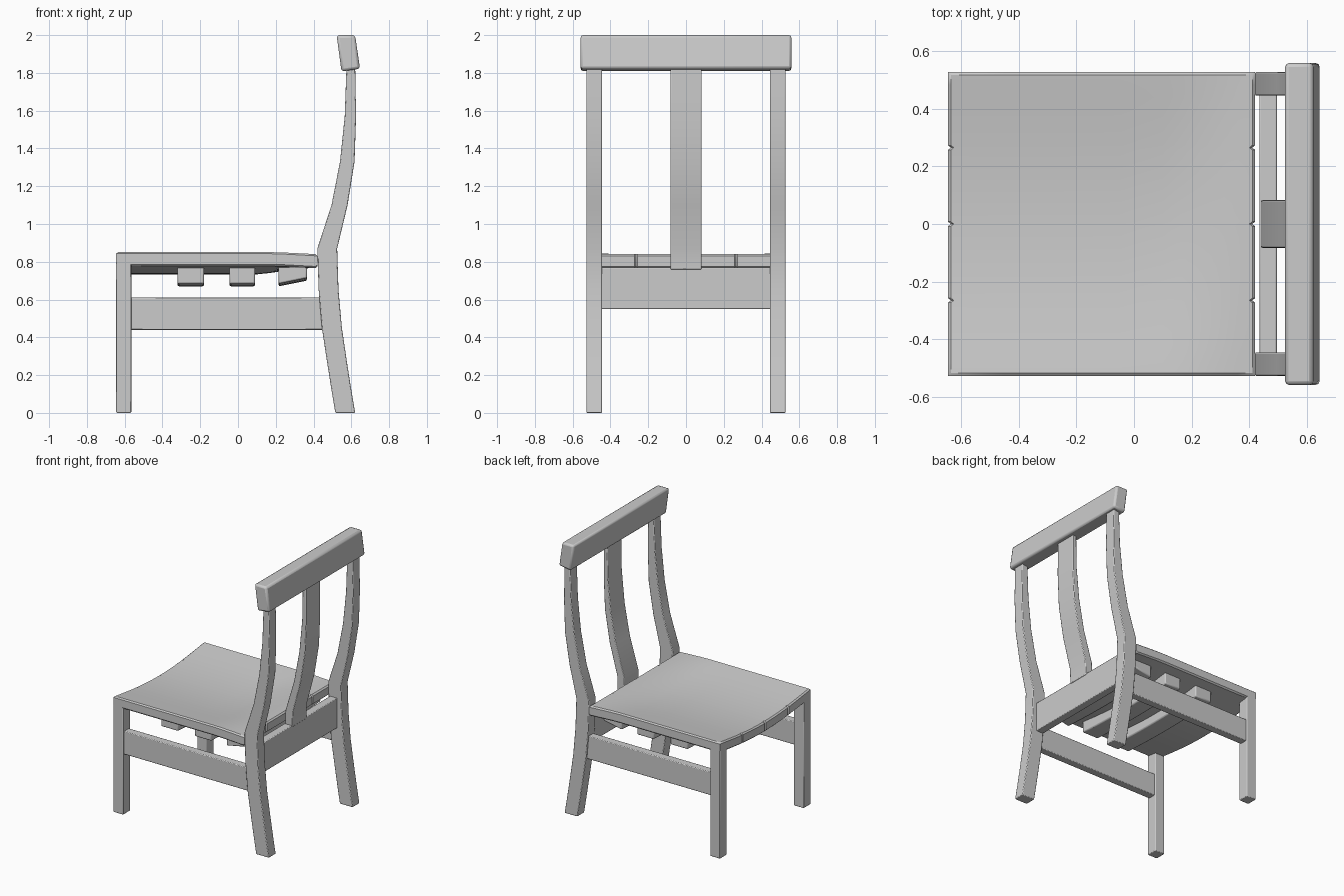
import bpy, bmesh

if "Cube" in bpy.data.objects:
    bpy.data.objects.remove(bpy.data.objects["Cube"])


def loft(name, rings, bevel=0.0, segments=2):
    """Skin a list of equal-length closed rings, capping both ends."""
    bm = bmesh.new()
    loops = [[bm.verts.new(p) for p in ring] for ring in rings]
    n = len(loops[0])
    for a, b in zip(loops, loops[1:]):
        for i in range(n):
            j = (i + 1) % n
            bm.faces.new((a[i], a[j], b[j], b[i]))
    bm.faces.new(loops[0])
    bm.faces.new(loops[-1])
    bmesh.ops.recalc_face_normals(bm, faces=bm.faces)
    mesh = bpy.data.meshes.new(name)
    bm.to_mesh(mesh)
    bm.free()
    obj = bpy.data.objects.new(name, mesh)
    bpy.context.collection.objects.link(obj)
    if bevel:
        mod = obj.modifiers.new("soft_edges", 'BEVEL')
        mod.width = bevel
        mod.segments = segments
        mod.limit_method = 'ANGLE'
        mod.angle_limit = 0.7
    bpy.ops.object.select_all(action='DESELECT')
    obj.select_set(True)
    bpy.context.view_layer.objects.active = obj
    bpy.ops.object.shade_smooth_by_angle(angle=0.6)
    return obj


def prism(name, profile, y0, y1, bevel):
    """Extrude an xz profile along y."""
    return loft(name, [[(x, y, z) for x, z in profile] for y in (y0, y1)], bevel)


def box(name, x0, x1, y0, y1, z0, z1, bevel=0.005):
    return prism(name, [(x0, z0), (x1, z0), (x1, z1), (x0, z1)], y0, y1, bevel)


def upright(name, stations, y0, y1):
    """Curved post from (z, front x, back x) stations."""
    return loft(name, [[(a, y0, z), (b, y0, z), (b, y1, z), (a, y1, z)]
                       for z, a, b in stations], 0.005)


# Seat surface dip: deepest in the middle, fading out towards the back
def dip(x, y):
    t = min(max((0.42 - x) / 0.34, 0), 1)
    fade = t * t * (3 - 2 * t)
    return 0.045 * fade * max(0, 1 - (y / 0.53) ** 2) ** 1.2


# Scooped seat with joint notches on its front and back edges
xs = [-0.45, -0.25, -0.05, 0.1, 0.17, 0.24, 0.31, 0.36]


def drop(x):
    return 0.012 * min(max((x - 0.2) / 0.22, 0), 1)


top = [(-0.645, 0.843), (-0.635, 0.852)] + [(x, 0.852) for x in xs] + [(0.41, 0.852), (0.42, 0.843)]
bottom = [(x, 1.63 - z) for x, z in reversed(top)]
joints = (-0.265, 0, 0.265)
cols = [(-0.527 + 1.054 * i / 24, 0, 0) for i in range(25)]
cols = [c for c in cols if min(abs(c[0] - j) for j in joints) > 0.015]
cols += [(j + d, n, 0) for j in joints for d, n in ((-0.008, 0), (0, 0.01), (0.008, 0))]
cols += [(s * 0.517, 0, 0) for s in (-1, 1)]
cols = sorted((y, n, 0.009 if abs(y) > 0.52 else 0) for y, n, _ in cols)
rings = []
for y, notch, inset in cols:
    ring = []
    for x, z in top + bottom:
        end = notch if x < -0.6 else -notch if x > 0.4 else 0
        z += inset if z < 0.815 else -inset * (abs(z - 0.852) < 0.001)
        ring.append((x + end, y, z - dip(x, y) - drop(x)))
    rings.append(ring)
loft("seat", rings)

# Curved battens beneath the seat
for i, (x0, x1, lift) in enumerate([(-0.32, -0.18, 0), (-0.045, 0.09, 0), (0.215, 0.365, 0.03)]):
    rings = []
    for k in range(13):
        y = -0.44 + 0.88 * k / 12
        low = 0.684 - 0.014 * (1 - (y / 0.44) ** 2)
        rings.append([(x0, y, low), (x1, y, low + lift),
                      (x1, y, 0.785 - dip(x1, y) - drop(x1)),
                      (x0, y, 0.785 - dip(x0, y))])
    loft(f"seat_batten_{i + 1}", rings, 0.008)

# Legs and side rails, one set per side
leg_curve = [(0, 0.515, 0.62), (0.12, 0.495, 0.6), (0.26, 0.473, 0.578), (0.45, 0.444, 0.55),
             (0.65, 0.427, 0.532), (0.87, 0.42, 0.525), (1.1, 0.495, 0.58),
             (1.33, 0.54, 0.617), (1.57, 0.565, 0.625), (1.85, 0.575, 0.62)]
for side, s in (("right", -1), ("left", 1)):
    ya, yb = sorted((s * 0.445, s * 0.527))
    box(f"front_leg_{side}", -0.645, -0.565, ya, yb, 0, 0.8)
    upright(f"back_leg_{side}", leg_curve, ya, yb)
    ra, rb = sorted((s * 0.457, s * 0.515))
    box(f"side_rail_{side}", -0.58, 0.46, ra, rb, 0.44, 0.61)

# Back rail under the seat and the central splat standing on it
box("back_rail", 0.435, 0.495, -0.46, 0.46, 0.55, 0.77)
splat_curve = [(0.76, 0.44, 0.5), (0.87, 0.443, 0.503), (1.1, 0.512, 0.565),
               (1.33, 0.555, 0.603), (1.57, 0.578, 0.613), (1.85, 0.583, 0.612)]
upright("back_splat", splat_curve, -0.083, 0.083)

# Tilted top rail
prism("top_rail", [(0.548, 1.808), (0.646, 1.822), (0.62, 2.0), (0.522, 2.0)],
      -0.558, 0.558, 0.014)
